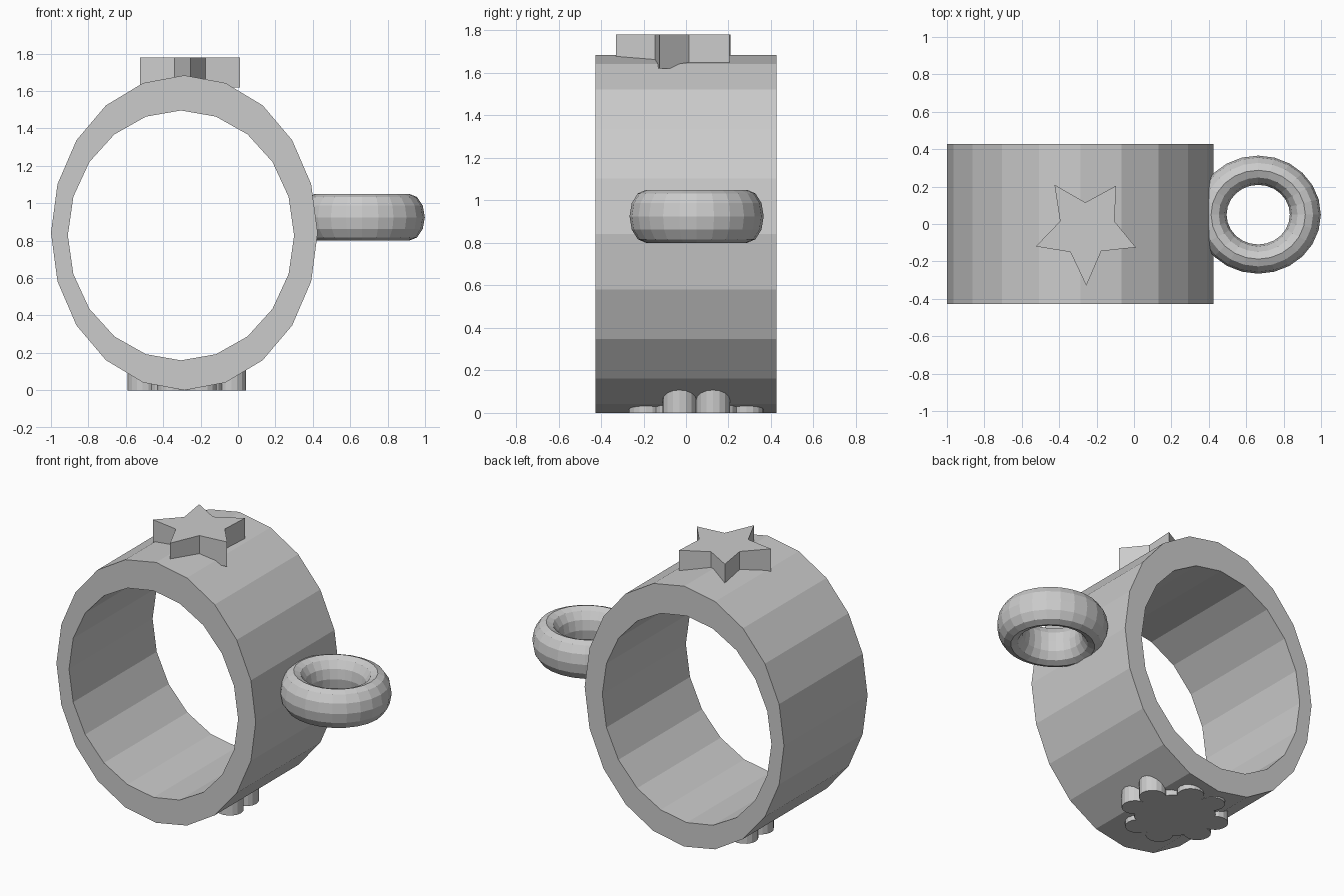
import bpy, bmesh, math
from mathutils import Matrix

cube = bpy.data.objects.get("Cube")
if cube:
    bpy.data.objects.remove(cube)

grey = bpy.data.materials.new("plain grey")
grey.use_nodes = True
grey.diffuse_color = (0.6, 0.6, 0.6, 1)
grey.node_tree.nodes["Principled BSDF"].inputs["Base Color"].default_value = (0.6, 0.6, 0.6, 1)


def finish(bm, name):
    bmesh.ops.recalc_face_normals(bm, faces=bm.faces)
    mesh = bpy.data.meshes.new(name)
    bm.to_mesh(mesh)
    bm.free()
    mesh.materials.append(grey)
    obj = bpy.data.objects.new(name, mesh)
    bpy.context.collection.objects.link(obj)
    return obj


def prism(bm, outline, bottom, top):
    """Extrude a flat outline upward into a closed solid."""
    face = bm.faces.new([bm.verts.new((x, y, bottom)) for x, y in outline])
    new = bmesh.ops.extrude_face_region(bm, geom=[face])["geom"]
    verts = [v for v in new if isinstance(v, bmesh.types.BMVert)]
    bmesh.ops.translate(bm, verts=verts, vec=(0, 0, top - bottom))


def circle(cx, cy, radius, count):
    return [(cx + radius * math.cos(math.tau * i / count),
             cy + radius * math.sin(math.tau * i / count)) for i in range(count)]


# Band: oval hoop with a slightly offset oval opening
bm = bmesh.new()
sides, half_width = 20, 0.427


def hoop(cx, cz, rx, rz, y):
    return [bm.verts.new((cx + rx * math.sin(math.tau * i / sides), y,
                          cz + rz * math.cos(math.tau * i / sides))) for i in range(sides)]


outer, inner = (-0.287, 0.842, 0.713, 0.842), (-0.305, 0.828, 0.605, 0.668)
loops = [hoop(*outer, -half_width), hoop(*outer, half_width),
         hoop(*inner, half_width), hoop(*inner, -half_width)]
for k in range(4):
    a, b = loops[k], loops[(k + 1) % 4]
    for i in range(sides):
        j = (i + 1) % sides
        bm.faces.new((a[i], a[j], b[j], b[i]))
finish(bm, "band")

# Side loop: upright-stretched ring lying flat
bpy.ops.mesh.primitive_torus_add(major_segments=24, minor_segments=12,
                                 major_radius=0.24, minor_radius=0.079)
side_loop = bpy.context.object
side_loop.name = "side_loop"
side_loop.data.transform(Matrix.Translation((0.664, 0.05, 0.925))
                         @ Matrix.Diagonal((1.05, 0.99, 1.58, 1)))
side_loop.data.materials.append(grey)

# Star on top
star = [(-0.425, 0.21), (-0.26, 0.115), (-0.095, 0.205), (-0.105, 0.015),
        (0.01, -0.125), (-0.175, -0.145), (-0.255, -0.33), (-0.34, -0.15),
        (-0.525, -0.12), (-0.395, 0.015)]
bm = bmesh.new()
prism(bm, star, 1.62, 1.78)
finish(bm, "star")

# Clover underneath: four leaves of two lobes around a core
cx, cy, height = -0.273, 0.048, 0.13
bm = bmesh.new()
prism(bm, circle(cx, cy, 0.24, 16), 0, height)
for sx in (-1, 1):
    for sy in (-1, 1):
        for dx, dy in ((0.237, 0.079), (0.079, 0.237)):
            prism(bm, circle(cx + sx * dx, cy + sy * dy, 0.08, 16), 0, height)
finish(bm, "clover")
